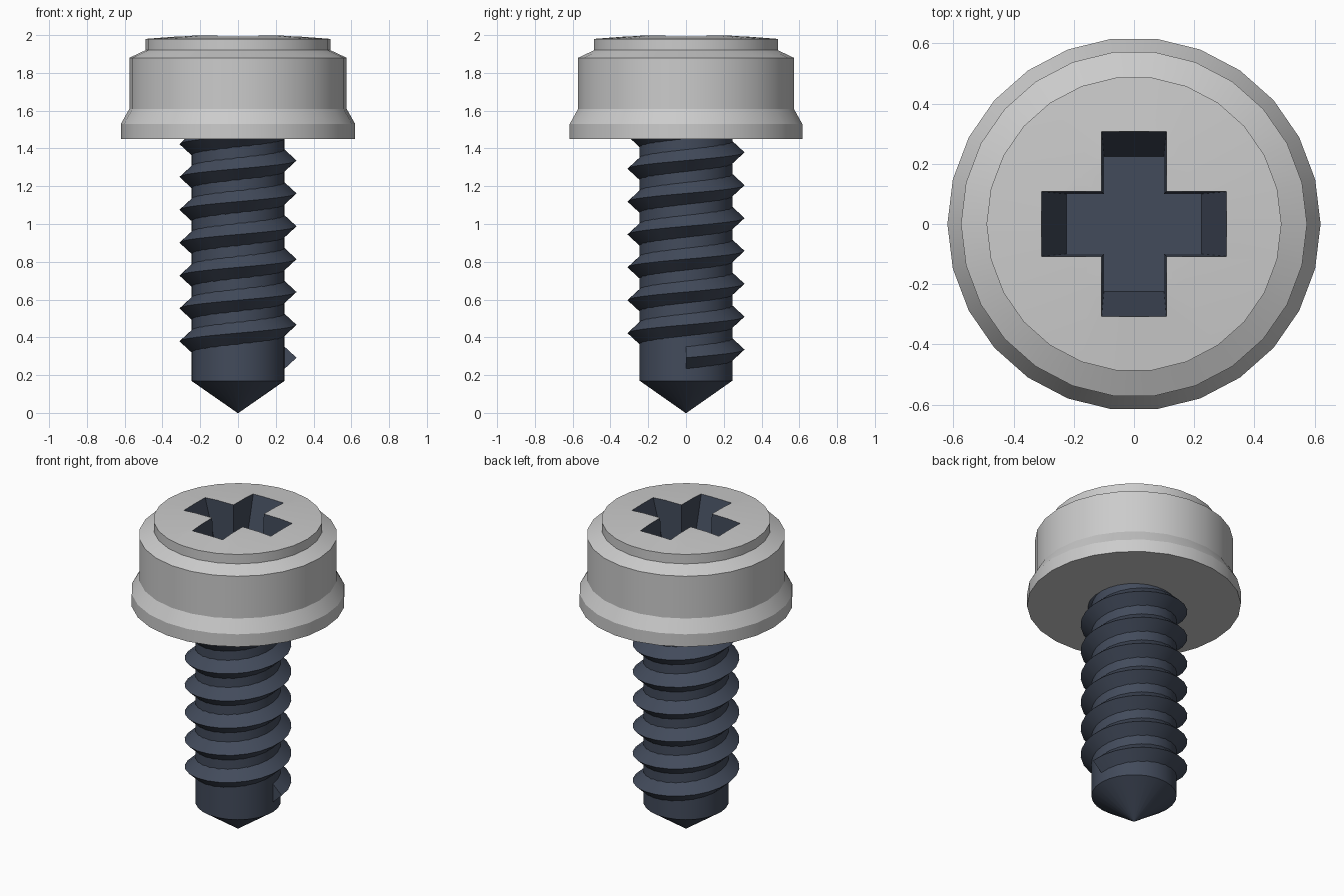
import bpy, bmesh
from math import sin, cos, pi, radians

if "Cube" in bpy.data.objects:
    bpy.data.objects.remove(bpy.data.objects["Cube"])

SIDES = 26


def material(name, color):
    m = bpy.data.materials.new(name)
    m.diffuse_color = (*color, 1)
    m.use_nodes = True
    m.node_tree.nodes["Principled BSDF"].inputs["Base Color"].default_value = m.diffuse_color
    return m


steel = material("grey_steel", (0.6, 0.6, 0.6))
dark = material("dark_steel", (0.055, 0.07, 0.105))


def finish(bm, name, mat):
    bmesh.ops.recalc_face_normals(bm, faces=bm.faces)
    me = bpy.data.meshes.new(name)
    bm.to_mesh(me)
    bm.free()
    me.materials.append(mat)
    ob = bpy.data.objects.new(name, me)
    bpy.context.collection.objects.link(ob)
    return ob


def smooth(ob, angle=24):
    ob.data.shade_smooth()
    ob.data.set_sharp_from_angle(angle=radians(angle))


def skin(bm, rings, closed_ends=True):
    """Bridge successive rings of points and cap both ends."""
    loops = [[bm.verts.new(p) for p in r] for r in rings]
    n = len(loops[0])
    for a, b in zip(loops, loops[1:]):
        for i in range(n):
            j = (i + 1) % n
            bm.faces.new((a[i], a[j], b[j], b[i]))
    if closed_ends:
        bm.faces.new(loops[0])
        bm.faces.new(loops[-1])


def lathe(name, profile, mat):
    bm = bmesh.new()
    skin(bm, [[(r * cos(2 * pi * i / SIDES), r * sin(2 * pi * i / SIDES), z)
               for i in range(SIDES)] for r, z in profile])
    return finish(bm, name, mat)


# Head with flared flange, stepped shoulder and slightly domed top
head = lathe("head", [(0.62, 1.45), (0.62, 1.53), (0.575, 1.61), (0.575, 1.88),
                      (0.49, 1.92), (0.49, 1.98), (0.25, 1.998), (0.02, 2.0)], steel)


# Cross recess, tapering with depth
def cross(a, w, z):
    return [(x, y, z) for x, y in ((a, -w), (a, w), (w, w), (w, a), (-w, a), (-w, w),
                                   (-a, w), (-a, -w), (-w, -w), (-w, -a), (w, -a), (w, -w))]


bm = bmesh.new()
skin(bm, [cross(0.225, 0.1, 1.7), cross(0.324, 0.109, 2.05)])
cutter = finish(bm, "recess_cutter", dark)
cutter.hide_render = True

cut = head.modifiers.new("recess", 'BOOLEAN')
cut.operation = 'DIFFERENCE'
cut.solver = 'EXACT'
cut.material_mode = 'TRANSFER'
cut.object = cutter
bpy.context.view_layer.objects.active = head
bpy.ops.object.modifier_apply(modifier=cut.name)
bpy.data.objects.remove(cutter)
smooth(head)

# Shank with conical tip
shank = lathe("shank", [(0.003, 0.0), (0.247, 0.17), (0.247, 1.47)], dark)
smooth(shank)

# Helical thread, running up into the head
STEPS, TURNS, PITCH, START = 24, 7, 0.174, 0.292
section = [(0.22, -0.06), (0.245, -0.06), (0.31, 0.0), (0.245, 0.06), (0.22, 0.06)]
rings = []
for k in range(STEPS * TURNS + 1):
    t = 2 * pi * k / STEPS
    z0 = START + PITCH * k / STEPS
    rings.append([(r * cos(t), r * sin(t), z0 + dz) for r, dz in section])
bm = bmesh.new()
skin(bm, rings)
thread = finish(bm, "thread", dark)
smooth(thread)
